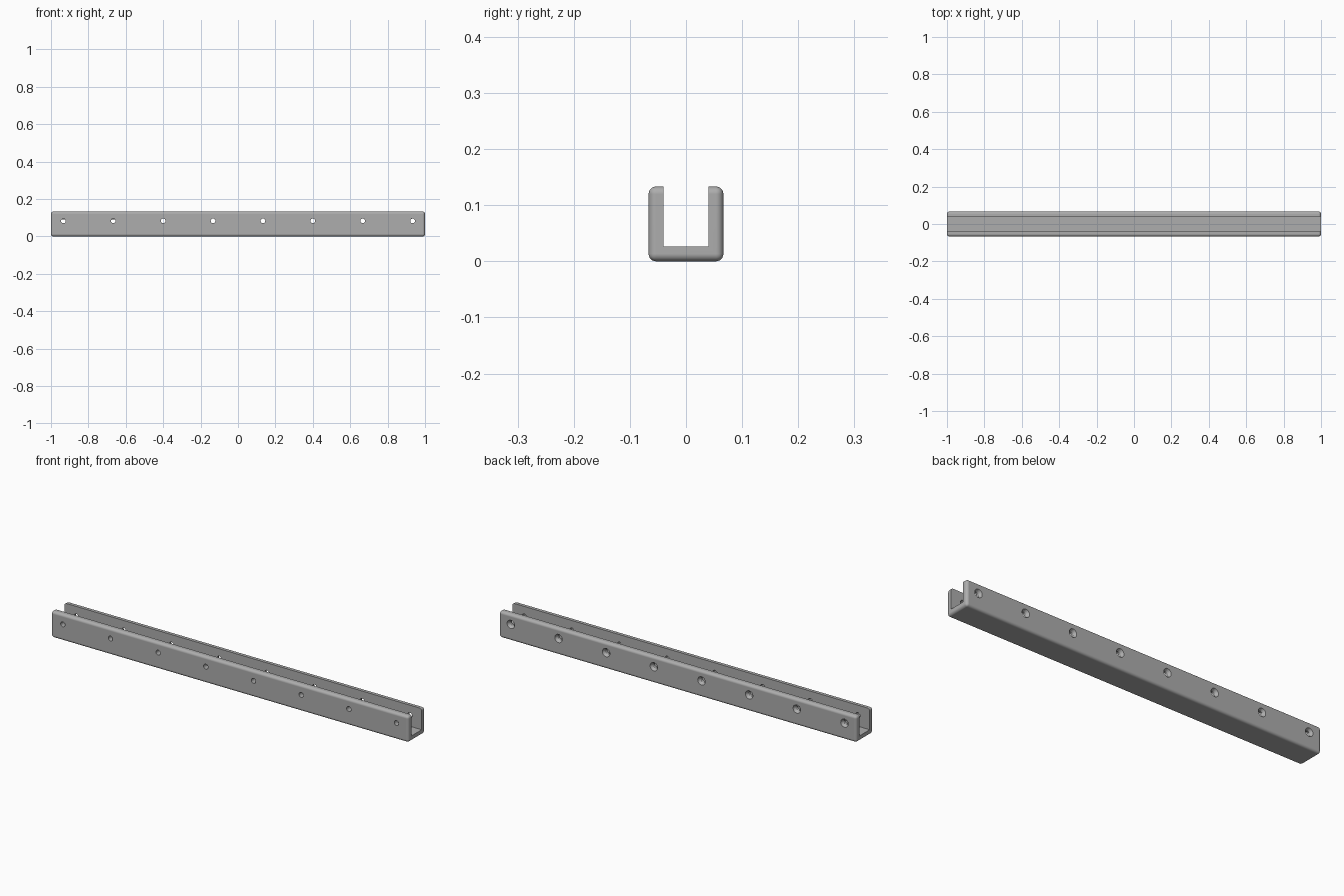
import bpy
import bmesh
from math import radians
from mathutils import Matrix, Vector

LENGTH, SIZE, WALL, ROUND = 2.0, 0.1333, 0.0267, 0.0133
HOLE_R, SINK_R, SINK_DEPTH = 0.0125, 0.021, 0.0133
HOLE_Z, PITCH, HOLES = 0.083, 0.2667, 8

if "Cube" in bpy.data.objects:
    bpy.data.objects.remove(bpy.data.objects["Cube"], do_unlink=True)

grey = bpy.data.materials.new("satin grey")
grey.use_nodes = True
colour = (0.42, 0.42, 0.42, 1)
grey.diffuse_color = colour
grey.node_tree.nodes["Principled BSDF"].inputs["Base Color"].default_value = colour


def make_object(name, bm):
    mesh = bpy.data.meshes.new(name)
    bm.to_mesh(mesh)
    bm.free()
    mesh.materials.append(grey)
    obj = bpy.data.objects.new(name, mesh)
    bpy.context.collection.objects.link(obj)
    return obj


def box(name, size, centre):
    bm = bmesh.new()
    bmesh.ops.create_cube(bm, size=1, matrix=Matrix.Translation(centre) @ Matrix.Diagonal((*size, 1)))
    return make_object(name, bm)


def hole_row(name, r_back, r_front, y_back, y_front):
    """Row of round cutters lying along y."""
    bm = bmesh.new()
    turn = Matrix.Rotation(radians(90), 4, 'X')
    for i in range(HOLES):
        spot = Vector(((i - (HOLES - 1) / 2) * PITCH, (y_back + y_front) / 2, HOLE_Z))
        bmesh.ops.create_cone(bm, cap_ends=True, segments=32, radius1=r_back, radius2=r_front,
                              depth=y_back - y_front, matrix=Matrix.Translation(spot) @ turn)
    return make_object(name, bm)


def apply(obj, kind, **settings):
    mod = obj.modifiers.new(kind.title(), kind)
    for key, value in settings.items():
        setattr(mod, key, value)
    bpy.context.view_layer.objects.active = obj
    bpy.ops.object.modifier_apply(modifier=mod.name)


def cut(obj, cutter):
    cutter.hide_render = True
    apply(obj, 'BOOLEAN', operation='DIFFERENCE', solver='EXACT', object=cutter)
    bpy.data.objects.remove(cutter, do_unlink=True)


# Rounded bar
channel = box("channel_rail", (LENGTH, SIZE, SIZE), (0, 0, SIZE / 2))
apply(channel, 'BEVEL', width=ROUND, segments=6, limit_method='NONE')

# Open slot along the top
cut(channel, box("slot_cutter", (LENGTH * 1.1, SIZE - 2 * WALL, SIZE), (0, 0, WALL + SIZE / 2)))

# Screw holes through both walls, countersunk at the back
cut(channel, hole_row("hole_cutter", HOLE_R, HOLE_R, SIZE, -SIZE))
extra = 0.002
slope = (SINK_R - HOLE_R) / SINK_DEPTH
cut(channel, hole_row("countersink_cutter", SINK_R + slope * extra, HOLE_R,
                      SIZE / 2 + extra, SIZE / 2 - SINK_DEPTH))

# Smooth rounds, crisp edges
bpy.ops.object.select_all(action='DESELECT')
channel.select_set(True)
bpy.context.view_layer.objects.active = channel
bpy.ops.object.shade_smooth_by_angle(angle=radians(30))
weighted = channel.modifiers.new("Weighted Normal", 'WEIGHTED_NORMAL')
weighted.keep_sharp = True
